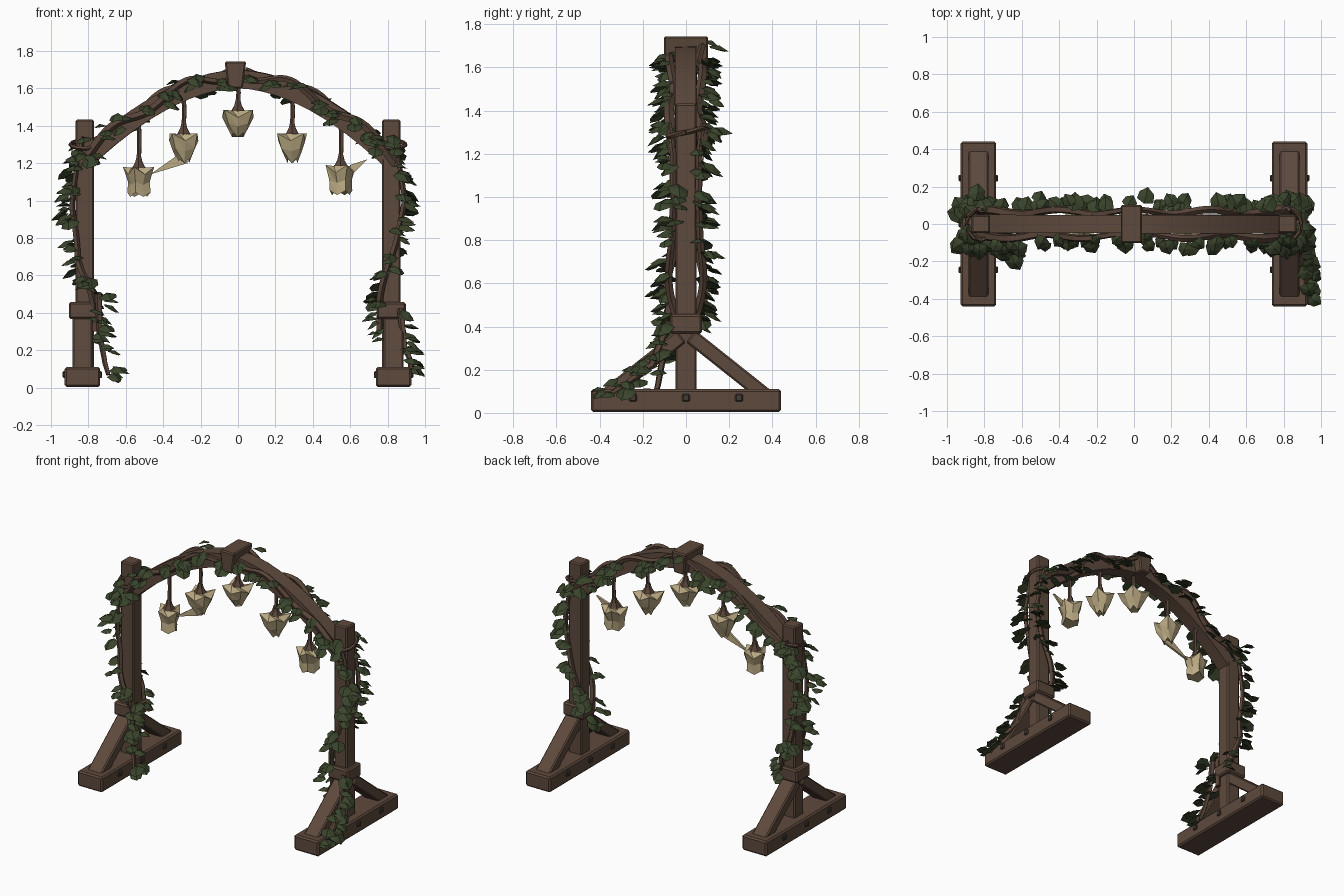
import bpy, bmesh, math, random
from mathutils import Vector, Matrix

if "Cube" in bpy.data.objects:
    bpy.data.objects.remove(bpy.data.objects["Cube"])

random.seed(7)
R = random.uniform


def mat(name, col):
    m = bpy.data.materials.new(name)
    m.diffuse_color = (*col, 1)
    m.use_nodes = True
    m.node_tree.nodes["Principled BSDF"].inputs["Base Color"].default_value = m.diffuse_color
    return m


WOOD = mat("brown wood", (0.110, 0.067, 0.046))
VINE = mat("vine bark", (0.098, 0.058, 0.040))
LEAF = mat("dark green leaf", (0.041, 0.057, 0.024))
LAMP = mat("pale tan petal", (0.50, 0.405, 0.23))
DARK = mat("dark bolt", (0.060, 0.043, 0.033))


def finish(name, bm, m, smooth=False, bevel=0.0):
    bmesh.ops.recalc_face_normals(bm, faces=bm.faces)
    me = bpy.data.meshes.new(name)
    bm.to_mesh(me)
    bm.free()
    me.materials.append(m)
    ob = bpy.data.objects.new(name, me)
    bpy.context.collection.objects.link(ob)
    if bevel:
        b = ob.modifiers.new("bevel", 'BEVEL')
        b.width, b.segments = bevel, 1
    if smooth:
        bpy.ops.object.select_all(action='DESELECT')
        ob.select_set(True)
        bpy.context.view_layer.objects.active = ob
        bpy.ops.object.shade_smooth_by_angle(angle=math.radians(40))
    return ob


def box(name, c, size, m=WOOD, bevel=0.008, taper=1.0, rx=0.0):
    bm = bmesh.new()
    bmesh.ops.create_cube(bm, size=1)
    for v in bm.verts:
        k = taper if v.co.z < 0 else 1
        v.co = Vector((v.co.x * size[0] * k, v.co.y * size[1], v.co.z * size[2]))
    bm.transform(Matrix.Translation(c) @ Matrix.Rotation(rx, 4, 'X'))
    return finish(name, bm, m, bevel=bevel)


def sweep(name, pts, radius, sides, m, smooth=True):
    # tube along a path; radius is a function of t in 0..1
    bm = bmesh.new()
    rings = []
    for i, p in enumerate(pts):
        t = (pts[min(i + 1, len(pts) - 1)] - pts[max(i - 1, 0)]).normalized()
        u = t.cross(Vector((0.05, 1, 0.02))).normalized()
        w = t.cross(u)
        r = radius(i / (len(pts) - 1))
        angs = [2 * math.pi * (k + 0.5) / sides for k in range(sides)]
        rings.append([bm.verts.new(p + r * (math.cos(a) * u + math.sin(a) * w)) for a in angs])
    for a, b in zip(rings, rings[1:]):
        for k in range(sides):
            j = (k + 1) % sides
            bm.faces.new((a[k], a[j], b[j], b[k]))
    bm.faces.new(rings[0])
    bm.faces.new(rings[-1])
    return finish(name, bm, m, smooth)


def arch_z(x):
    return 1.65 - 0.62 * abs(x) ** 1.8


# Posts, feet, collars, braces and bolts on both sides
for s, side in ((-1, "left"), (1, "right")):
    x = 0.82 * s
    fx = 0.832 * s
    box(side + "_post", (x, 0, 0.74), (0.1, 0.098, 1.385))
    box(side + "_foot", (fx, 0, 0.057), (0.19, 0.88, 0.106), bevel=0.01)
    box(side + "_collar", (x - 0.007 * (s < 0), 0, 0.412), (0.155, 0.15, 0.09), bevel=0.01)
    for f in (-1, 1):
        a, b = Vector((fx, f * 0.362, 0.085)), Vector((fx, f * 0.035, 0.345))
        d = b - a
        box(side + "_brace", (a + b) / 2, (0.108, 0.07, d.length + 0.03), rx=math.atan2(-d.y, d.z))
    for by in (-0.245, 0, 0.245):
        box(side + "_foot_bolt", (fx, by, 0.07), (0.212, 0.036, 0.036), DARK, 0.006)

# Curved arch beam and its keystone
sweep("arch_beam", [Vector((x, 0, arch_z(x))) for x in [0.82 * (k / 12 - 1) for k in range(25)]],
      lambda t: 0.069, 4, WOOD)
box("keystone", (-0.014, 0, 1.672), (0.115, 0.205, 0.145), taper=0.68)


# Vines: each is a list of (point, outward direction)
def lerp_table(tab, v):
    for (a, p), (b, q) in zip(tab, tab[1:]):
        if v <= b:
            return p + (q - p) * max(0, (v - a) / (b - a))
    return tab[-1][1]


TURNS = {-1: ((0.1, 155), (0.35, 145), (0.52, 110), (0.68, 62), (0.95, 38), (1.2, 55), (1.34, 85)),
         1: ((0.1, 155), (0.45, 145), (0.62, 110), (0.8, 65), (1.0, 38), (1.2, 55), (1.34, 85))}


def post_vine(s, f, z0):
    out = []
    for k in range(31):
        z = z0 + (1.34 - z0) * k / 30
        a = math.radians(lerp_table(TURNS[s], z))
        d = Vector((s * math.cos(a), f * math.sin(a), 0))
        out.append((Vector((0.82 * s, 0, z)) + d * (0.08 + 0.008 * math.sin(z * 14)), d))
    return out


def arch_vine(s, f):
    out = []
    for k in range(31):
        x = s * (0.84 - 0.80 * k / 30)
        wave = math.sin(k * 0.42 + f)
        d = Vector((0, f, 0.35 * wave)).normalized()
        out.append((Vector((x, f * (0.066 + 0.012 * wave), arch_z(x) + 0.025 + 0.03 * wave)), d))
    return out


def line_vine(pts):
    out = []
    for a, b in zip(pts, pts[1:]):
        for k in range(8):
            p = Vector(a).lerp(Vector(b), k / 8)
            out.append((p, Vector((0.8, -0.5, 0)).normalized()))
    return out


vines = []
for s in (-1, 1):
    for f in (-1, 1):
        vines.append((post_vine(s, f, 0.42 if f > 0 else 0.3), 34, 0.021))
        vines.append((arch_vine(s, f), 25, 0.027))
vines.append((line_vine([(-0.745, -0.08, 0.5), (-0.74, -0.1, 0.3), (-0.71, -0.13, 0.13), (-0.69, -0.15, 0.06)]),
              18, 0.02))
vines.append((line_vine([(0.87, -0.08, 0.42), (0.89, -0.16, 0.22), (0.925, -0.27, 0.14), (0.92, -0.38, 0.07)]),
              20, 0.02))

leaves = bmesh.new()
OUTLINE = ((0, 0), (0.25, 0.5), (0.72, 0.46), (1.08, 0.06), (0.74, -0.42), (0.22, -0.5))


def add_leaf(p, d):
    # cupped six-sided leaf, drooping outward
    L = R(0.064, 0.094)
    d = Matrix.Rotation(R(-0.9, 0.9), 3, 'Z') @ Vector((d.x, d.y, 0)).normalized()
    droop = R(0.1, 0.75)
    fwd = d * math.cos(droop) - Vector((0, 0, math.sin(droop)))
    rt = Vector((-d.y, d.x, R(-0.25, 0.25))).normalized()
    up = rt.cross(fwd)
    if up.z < 0:
        up = -up
    pts = [p + L * (a * fwd + b * rt * 1.05 - abs(b) * 0.2 * up) for a, b in OUTLINE]
    pts.append(p + L * (0.5 * fwd + 0.17 * up))
    # keep leaves inside the overall width and off the ground
    shift = Vector((0, 0, max(0, 0.015 - min(q.z for q in pts))))
    over = max(abs(q.x) for q in pts) - 1.0
    if over > 0:
        shift.x = -math.copysign(over, p.x)
    vs = [leaves.verts.new(q + shift) for q in pts]
    for i in range(6):
        leaves.faces.new((vs[i], vs[(i + 1) % 6], vs[6]))
    leaves.faces.new(vs[5::-1])


for path, n, rad in vines:
    sweep("vine", [p for p, d in path], lambda t: rad * (1 - 0.4 * t), 5, VINE)
    for k in range(n):
        # leaves spread along the vine in loose clusters of three
        if k % 3 == 0:
            i = min(len(path) - 1, max(0, int((k + 1.5 + R(-1.5, 1.5)) / n * len(path))))
            p, d = path[i]
        j = Vector((R(-0.02, 0.02), R(-0.025, 0.025), R(-0.04, 0.04)))
        add_leaf(p + d * R(-0.01, 0.035) + j, d)
finish("ivy_leaves", leaves, LEAF)

# Vine loops around the tops of the posts
for s in (-1, 1):
    ring = [Vector((s * 0.82 + 0.075 * math.cos(a), 0.085 * math.sin(a), 1.3 + 0.02 * math.sin(a)))
            for a in [math.pi * k / 6 for k in range(13)]]
    sweep("vine_loop", ring, lambda t: 0.012, 5, VINE)


# Hanging flower lanterns: stem, cap and faceted cup
def lantern(x, zb, h, wide, low):
    top = zb + h
    sweep("lantern_stem", [Vector((x, 0, arch_z(x) - 0.02)), Vector((x + 0.004, 0, (arch_z(x) + top) / 2)),
                           Vector((x, 0, top - 0.01))], lambda t: 0.013, 5, VINE)
    sweep("lantern_cap", [Vector((x, 0, top + 0.035)), Vector((x, 0, top + 0.005)), Vector((x, 0, top - 0.032))],
          lambda t: (0.014, 0.022, 0.045)[round(t * 2)], 6, VINE, False)
    bm = bmesh.new()
    rings = []
    for r, z, zig in ((0.04, top - 0.025, 0), (wide, top - 0.04, 0.02), (wide * 0.72, zb + h * 0.4, 0.008),
                      (low, zb + 0.012, 0.012)):
        ring = []
        for k in range(8):
            a = math.pi * k / 4 + x * 5
            e = 1 if k % 2 else -1
            rr = r * (1 + 0.13 * e * (zig > 0)) * R(0.93, 1.07)
            ring.append(bm.verts.new((x + rr * math.cos(a), rr * math.sin(a), z + zig * e)))
        rings.append(ring)
    for a, b in zip(rings, rings[1:]):
        for k in range(8):
            j = (k + 1) % 8
            bm.faces.new((a[k], a[j], b[j]))
            bm.faces.new((a[k], b[j], b[k]))
    bm.faces.new(rings[0])
    bm.faces.new(rings[-1])
    finish("flower_lantern", bm, LAMP)


for x, zb, h, wide, low in ((-0.53, 1.02, 0.18, 0.078, 0.06), (-0.29, 1.2, 0.18, 0.088, 0.035),
                            (0.0, 1.34, 0.165, 0.094, 0.035), (0.29, 1.2, 0.18, 0.086, 0.03),
                            (0.55, 1.03, 0.18, 0.08, 0.06)):
    lantern(x, zb, h, wide, low)


# Long loose petals trailing from the outer lanterns
def petal(a, b, c):
    bm = bmesh.new()
    lo = [bm.verts.new((p[0], -0.015, p[1])) for p in (a, b, c)]
    hi = [bm.verts.new((p[0], 0.0, p[1])) for p in (a, b, c)]
    bm.faces.new(lo)
    bm.faces.new(hi)
    for i in range(3):
        j = (i + 1) % 3
        bm.faces.new((lo[i], lo[j], hi[j], hi[i]))
    finish("trailing_petal", bm, LAMP)


petal((-0.47, 1.14), (-0.27, 1.2), (-0.27, 1.28))
petal((0.59, 1.12), (0.60, 1.19), (0.69, 1.22))
